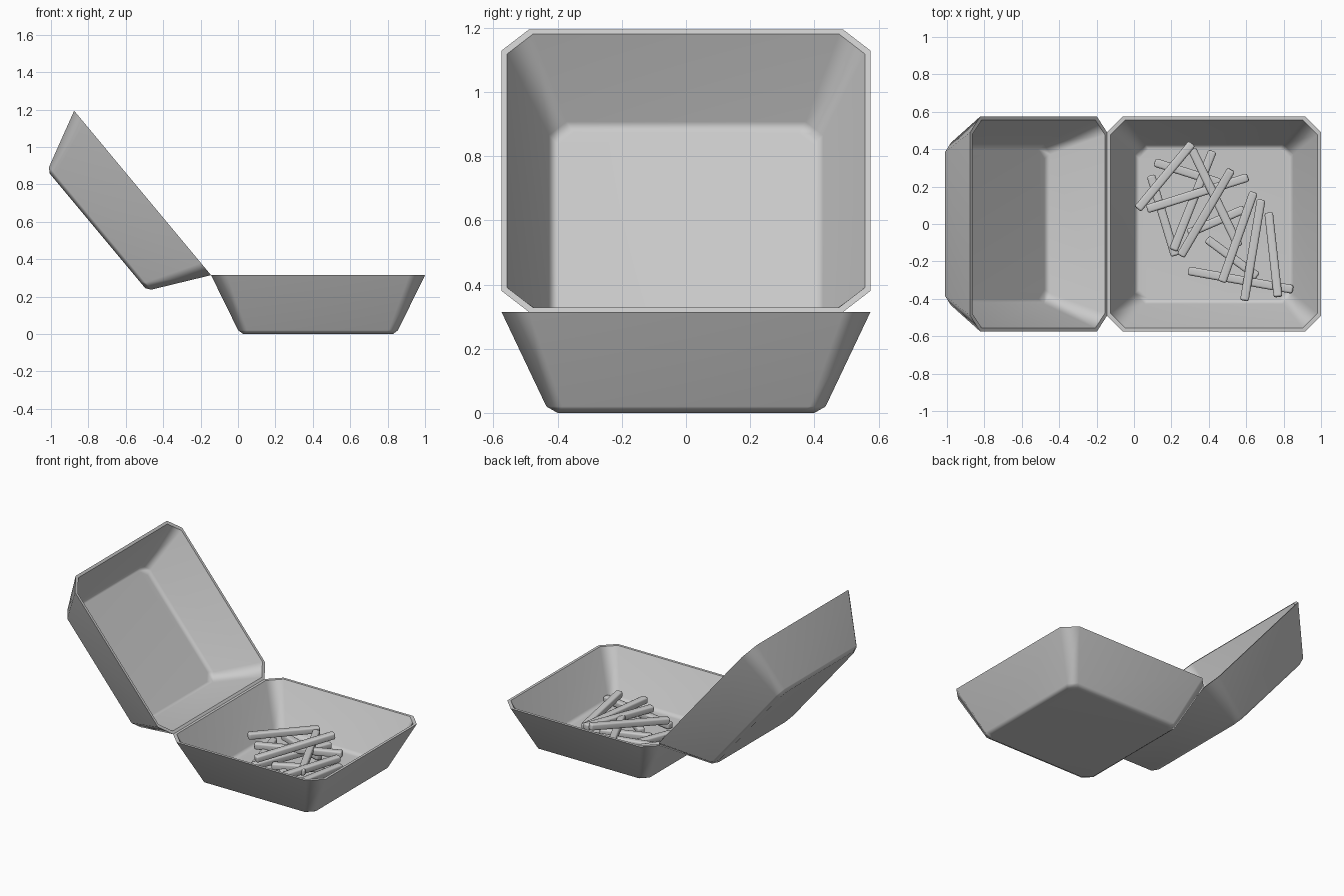
import bpy
import bmesh
import math
from mathutils import Matrix, Vector

cube = bpy.data.objects.get("Cube")
if cube:
    bpy.data.objects.remove(cube, do_unlink=True)

# One plain grey for everything
grey = bpy.data.materials.new("plain_grey")
grey.use_nodes = True
COLOUR = (0.6, 0.6, 0.6, 1)
grey.diffuse_color = COLOUR
grey.node_tree.nodes["Principled BSDF"].inputs["Base Color"].default_value = COLOUR


def finish(name, bm, matrix, angle):
    """Turn a bmesh into a smooth object with crisp edges above the angle."""
    bmesh.ops.recalc_face_normals(bm, faces=bm.faces)
    mesh = bpy.data.meshes.new(name)
    bm.to_mesh(mesh)
    bm.free()
    mesh.materials.append(grey)
    obj = bpy.data.objects.new(name, mesh)
    bpy.context.collection.objects.link(obj)
    obj.matrix_world = matrix
    bpy.ops.object.select_all(action="DESELECT")
    obj.select_set(True)
    bpy.context.view_layer.objects.active = obj
    bpy.ops.object.shade_smooth_by_angle(angle=math.radians(angle))
    weighted = obj.modifiers.new("flat_face_normals", "WEIGHTED_NORMAL")
    weighted.keep_sharp = True
    return obj


def ring(bm, hx, hy, cut, z):
    """Rectangle with cut corners; hinge side at x = 0."""
    outline = []
    for sx, sy in ((1, 1), (-1, 1), (-1, -1), (1, -1)):
        corner = [(sx * hx, sy * (hy - cut)), (sx * (hx - cut), sy * hy)]
        outline += corner if sx == sy else corner[::-1]
    return [bm.verts.new((x + HALF, y, z)) for x, y in outline]


# Tray shell: underside, outer wall, rim, inner wall, floor
HALF = 0.572
SHELL = (
    (0.40, 0.40, 0.045, 0.0),
    (0.427, 0.435, 0.05, 0.02),
    (HALF, 0.575, 0.085, 0.315),
    (0.554, 0.557, 0.08, 0.315),
    (0.424, 0.427, 0.055, 0.045),
    (0.40, 0.40, 0.05, 0.022),
)


def tray(name, matrix):
    bm = bmesh.new()
    rings = [ring(bm, *level) for level in SHELL]
    for low, high in zip(rings, rings[1:]):
        for i in range(8):
            j = (i + 1) % 8
            bm.faces.new((low[i], low[j], high[j], high[i]))
    bm.faces.new(rings[0])
    bm.faces.new(rings[-1])
    return finish(name, bm, matrix, 55)


# Base, and the lid swung open around the shared rim edge
HINGE = Vector((-0.144, 0, 0.315))
tray("box_base", Matrix.Translation((HINGE.x, 0, 0)))
tray("box_lid", Matrix.Translation(HINGE)
     @ Matrix.Rotation(math.radians(50.2), 4, "Y")
     @ Matrix.Rotation(math.pi, 4, "Z")
     @ Matrix.Translation((0, 0, -HINGE.z)))


def stick(name, start, end):
    start, end = Vector(start), Vector(end)
    along = end - start
    bm = bmesh.new()
    bmesh.ops.create_cube(bm, size=1)
    bmesh.ops.scale(bm, vec=(along.length, 0.046, 0.044), verts=bm.verts)
    bmesh.ops.bevel(bm, geom=bm.edges[:], offset=0.011, segments=2,
                    profile=0.5, affect="EDGES")
    turn = (Matrix.Rotation(math.atan2(along.y, along.x), 4, "Z")
            @ Matrix.Rotation(-math.asin(along.z / along.length), 4, "Y"))
    finish(name, bm, Matrix.Translation((start + end) / 2) @ turn, 50)


# Loose pile of sticks, each from end to end
STICKS = (
    ((0.02, 0.08, 0.13), (0.31, 0.43, 0.12)),
    ((0.31, 0.40, 0.11), (0.56, -0.12, 0.10)),
    ((0.07, 0.08, 0.08), (0.61, 0.25, 0.10)),
    ((0.11, 0.33, 0.06), (0.46, 0.22, 0.05)),
    ((0.25, -0.17, 0.13), (0.52, 0.29, 0.19)),
    ((0.09, 0.26, 0.05), (0.22, -0.17, 0.05)),
    ((0.42, 0.39, 0.06), (0.21, -0.14, 0.06)),
    ((0.29, -0.05, 0.05), (0.59, 0.08, 0.06)),
    ((0.64, 0.17, 0.11), (0.47, -0.31, 0.10)),
    ((0.68, 0.13, 0.08), (0.59, -0.41, 0.09)),
    ((0.72, 0.06, 0.05), (0.77, -0.39, 0.09)),
    ((0.29, -0.25, 0.05), (0.85, -0.35, 0.05)),
    ((0.39, -0.08, 0.05), (0.66, -0.28, 0.05)),
)
for number, (start, end) in enumerate(STICKS, 1):
    stick(f"potato_stick_{number}", start, end)
